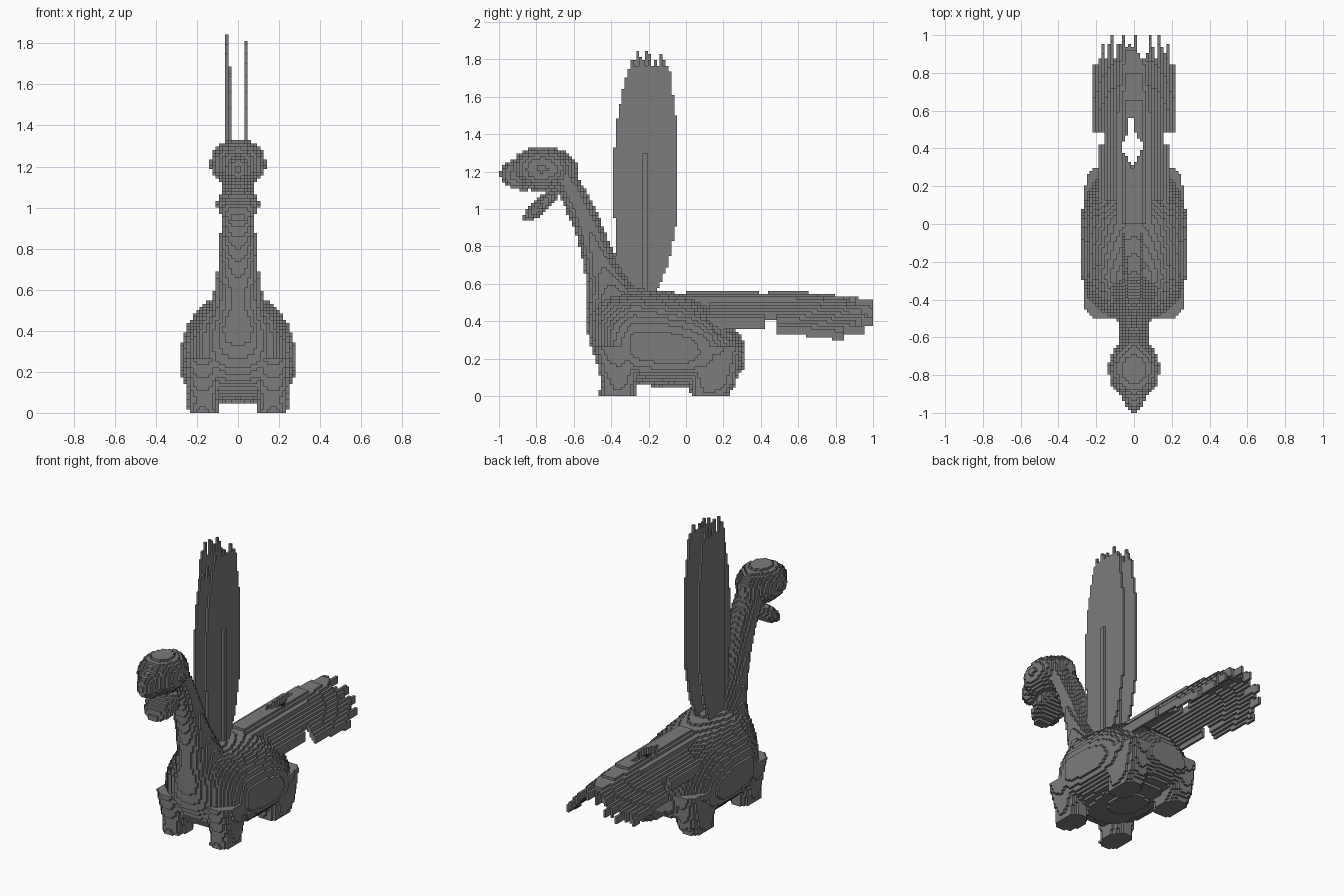
import bpy, bmesh, math, random
from mathutils import Vector

random.seed(4)
if "Cube" in bpy.data.objects:
    bpy.data.objects.remove(bpy.data.objects["Cube"], do_unlink=True)

V = 2 / 128          # block size
filled = {}          # cell -> part name

grey = bpy.data.materials.new("stone_grey")
grey.use_nodes = True
grey.diffuse_color = (0.2, 0.2, 0.2, 1)
grey.node_tree.nodes["Principled BSDF"].inputs["Base Color"].default_value = (0.2, 0.2, 0.2, 1)


def fill(name, lo, hi, inside):
    """Fill every free block in a box whose centre passes the test."""
    rng = [range(math.floor(a / V), math.ceil(b / V)) for a, b in zip(lo, hi)]
    for i in rng[0]:
        for j in rng[1]:
            for k in rng[2]:
                c = (i, j, k)
                if c not in filled and inside((i + .5) * V, (j + .5) * V, (k + .5) * V):
                    filled[c] = name


def lerp(table, t):
    """Interpolate rows of (key, values...) at t, or None outside."""
    for a, b in zip(table, table[1:]):
        if a[0] <= t <= b[0]:
            f = (t - a[0]) / (b[0] - a[0])
            return [p + (q - p) * f for p, q in zip(a[1:], b[1:])]
    return None


def ellipsoid(name, centre, radii, tilt=0):
    """Ellipsoid, tilted about x."""
    c, s, r = math.cos(tilt), math.sin(tilt), max(radii)

    def test(x, y, z):
        x, y, z = x - centre[0], y - centre[1], z - centre[2]
        y, z = c * y + s * z, c * z - s * y
        return (x / radii[0]) ** 2 + (y / radii[1]) ** 2 + (z / radii[2]) ** 2 < 1
    fill(name, [v - r for v in centre], [v + r for v in centre], test)


# Body: egg-shaped sections along y (y, half width, bottom, top)
BODY = [(-.53, .06, .36, .50), (-.50, .11, .23, .54), (-.45, .19, .14, .57),
        (-.39, .24, .08, .58), (-.28, .28, .06, .59), (-.1, .285, .05, .56),
        (.02, .28, .05, .54), (.1, .27, .06, .50), (.17, .25, .07, .45),
        (.25, .2, .09, .39), (.31, .12, .15, .29)]


def body(x, y, z):
    row = lerp(BODY, y)
    if not row:
        return False
    w, lo, hi = row
    mid = lo + .4 * (hi - lo)
    up = z > mid
    t = abs(z - mid) / ((hi - mid) if up else (mid - lo))
    n = 2 if up else 2.6
    return abs(x / w) ** n + t ** n < 1


fill("body", (-.3, -.55, 0), (.3, .33, .62), body)

# Legs: mirrored tapering stumps (z, centre y, radius x, radius y)
LEGS = {"front_leg": [(0, -.37, .07, .1), (.06, -.36, .075, .09), (.26, -.37, .1, .13)],
        "hind_leg": [(0, .125, .07, .1), (.07, .145, .08, .125), (.26, .16, .09, .14)]}
for leg, rows in LEGS.items():
    for side, label in ((1, "left"), (-1, "right")):
        def stump(x, y, z):
            cy, rx, ry = lerp(rows, z) or (0, .001, .001)
            return abs((x - .17 * side) / rx) ** 2.6 + abs((y - cy) / ry) ** 2.6 < 1
        fill(f"{label}_{leg}", (-.3, -.55, 0), (.3, .33, .26), stump)

# Neck: elliptical sections rising along z (z, front y, back y, half width)
NECK = [(.42, -.53, -.2, .17), (.5, -.53, -.2, .14), (.6, -.53, -.28, .115),
        (.7, -.545, -.35, .1), (.8, -.57, -.4, .09), (.9, -.6, -.44, .085),
        (1.0, -.645, -.485, .08), (1.1, -.69, -.535, .08), (1.2, -.74, -.595, .08),
        (1.28, -.78, -.65, .07)]


def neck(x, y, z):
    row = lerp(NECK, z)
    if not row:
        return False
    a, b, w = row
    return (x / w) ** 2 + ((y - (a + b) / 2) / ((b - a) / 2)) ** 2 < 1


fill("neck", (-.2, -.85, .42), (.2, -.1, 1.28), neck)

# Head, snout and lower jaw
ellipsoid("head", (0, -.77, 1.215), (.135, .165, .12))
ellipsoid("crown", (0, -.70, 1.21), (.085, .12, .11))
ellipsoid("snout", (0, -.87, 1.185), (.065, .125, .085))
ellipsoid("snout", (0, -.94, 1.2), (.02, .065, .02))
ellipsoid("lower_jaw", (0, -.78, 1.015), (.105, .115, .042), math.radians(40))

# Wings: thin upright plates with ragged tips (z, front y, back y)
WING = [(.5, -.28, -.17), (.6, -.33, -.14), (.7, -.37, -.095), (.9, -.38, -.055),
        (1.1, -.39, -.04), (1.3, -.385, -.045), (1.5, -.365, -.055),
        (1.65, -.335, -.075), (1.76, -.3, -.09), (1.85, -.27, -.12)]


def plate(name, x0, x1, top, y0=-.4, y1=-.02):
    tips = {}

    def test(x, y, z):
        row = lerp(WING, z)
        tip = tips.setdefault(y, top - random.choice((0, .02, .05, .09)))
        return bool(row) and row[0] < y < row[1] and y0 < y < y1 and z < tip
    fill(name, (x0 * V, -.4, .5), (x1 * V, -.02, 1.85), test)


plate("left_wing", 2, 3, 1.82)
plate("left_wing_rib", 3, 4, 1.38, -.235, -.2)
plate("right_wing", -4, -3, 1.845, -.31)
plate("right_wing_inner", -3, -2, 1.68, -.4, -.17)

# Tail: arched fan of long rods with ragged ends and gaps near the root
ends = {}


def tail(x, y, z):
    a = abs(x)
    reach = .19 if y < .42 else .155 if y < .49 else .215
    start = 0 if a < .1 else .12
    base = .84 if a > .18 else random.choice((.87, .9, .93, .96, 1.0))
    gap = abs(x + .01) < .06 * (1 - abs(y - .41) / .11) or (-.03 < x < 0 and .42 < y < .57)
    if a > reach or not start < y < ends.setdefault(x, base) or gap:
        return False
    top = .562 - .185 * (max(a - .04, 0) / .17) ** 1.2 - .12 * max(y - .6, 0)
    return top - .05 < z < top


fill("tail", (-.23, 0, .28), (.23, 1, .58), tail)

# Turn the blocks of each part into a mesh, keeping exposed faces only
DIRS = [Vector(d) for d in ((1, 0, 0), (-1, 0, 0), (0, 1, 0), (0, -1, 0), (0, 0, 1), (0, 0, -1))]
for name in dict.fromkeys(filled.values()):
    bm, verts = bmesh.new(), {}
    for cell in (c for c, n in filled.items() if n == name):
        mid = Vector(cell) + Vector((.5, .5, .5))
        for d in DIRS:
            if tuple(int(v) for v in Vector(cell) + d) in filled:
                continue
            u = Vector((d.y, d.z, d.x)) / 2
            w = d.cross(u)
            quad = []
            for p in (u + w, w - u, -u - w, u - w):
                co = mid + d / 2 + p
                key = tuple(round(v) for v in co)
                if key not in verts:
                    verts[key] = bm.verts.new(Vector(key) * V)
                quad.append(verts[key])
            bm.faces.new(quad)
    if bm.faces:
        mesh = bpy.data.meshes.new(name)
        bm.to_mesh(mesh)
        mesh.materials.append(grey)
        bpy.context.collection.objects.link(bpy.data.objects.new(name, mesh))
    bm.free()
